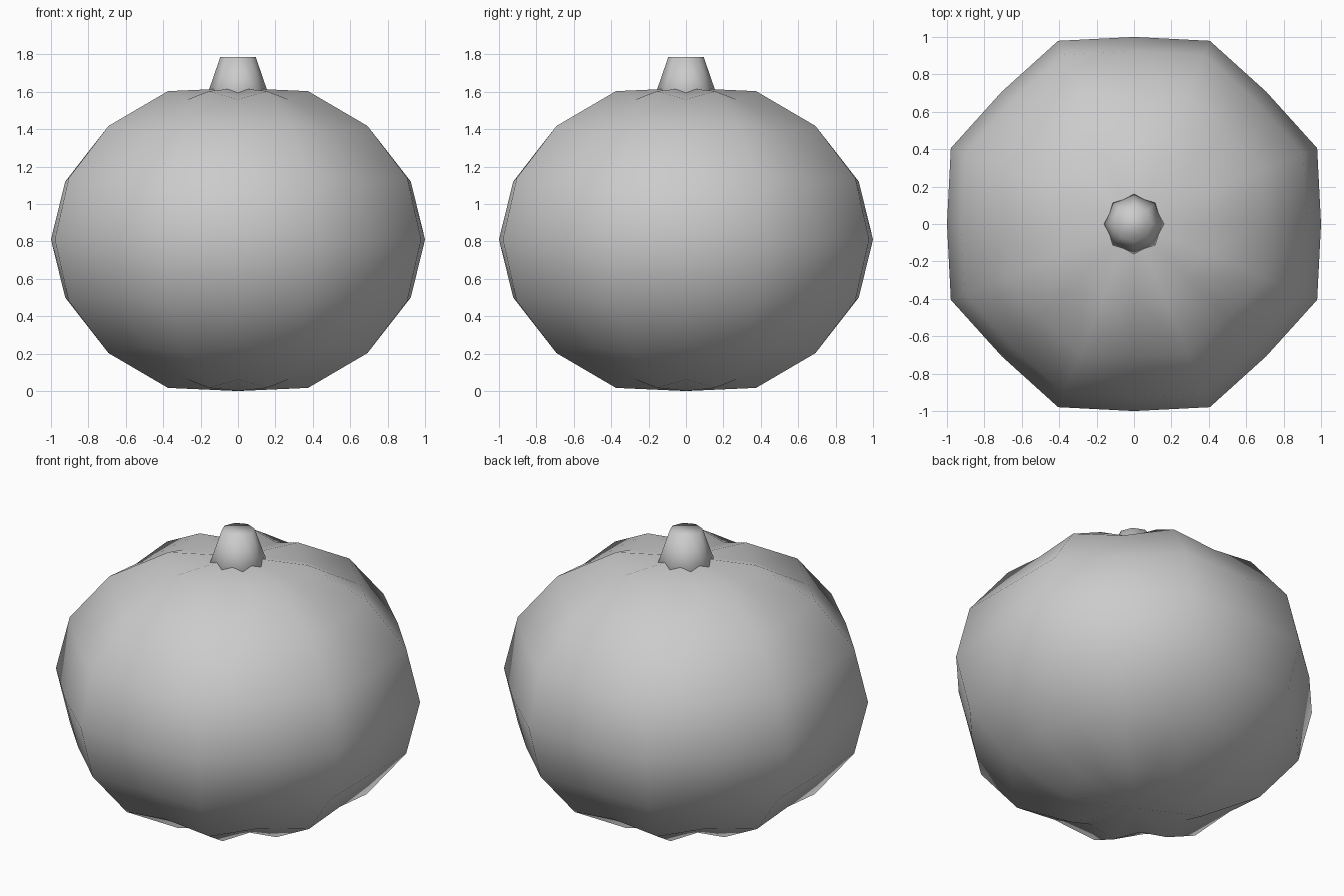
import bpy
import math

if "Cube" in bpy.data.objects:
    bpy.data.objects.remove(bpy.data.objects["Cube"])

SQUASH = 0.81   # height of the gourd relative to its radius
RIDGE = 1.06    # how far the eight ridges bulge out


def finish(name):
    obj = bpy.context.object
    obj.name = name
    obj.data.shade_smooth()
    return obj


# Ribbed body: squashed sphere, every second meridian pushed outwards
bpy.ops.mesh.primitive_uv_sphere_add(segments=16, ring_count=8, radius=1)
body = finish("pumpkin_body")
for v in body.data.vertices:
    x, y, z = v.co
    on_axis = math.hypot(x, y) < 0.01
    step = round(math.atan2(y, x) / math.radians(22.5))
    k = RIDGE if step % 2 and not on_axis else 1.0
    v.co = (x * k, y * k, z * k * SQUASH + SQUASH)

# Tapered eight-sided stem, sunk into the crown
bottom, top = 1.5, 1.785
bpy.ops.mesh.primitive_cone_add(vertices=8, radius1=0.193, radius2=0.095,
                                depth=top - bottom,
                                location=(0, 0, (top + bottom) / 2))
finish("stem")
